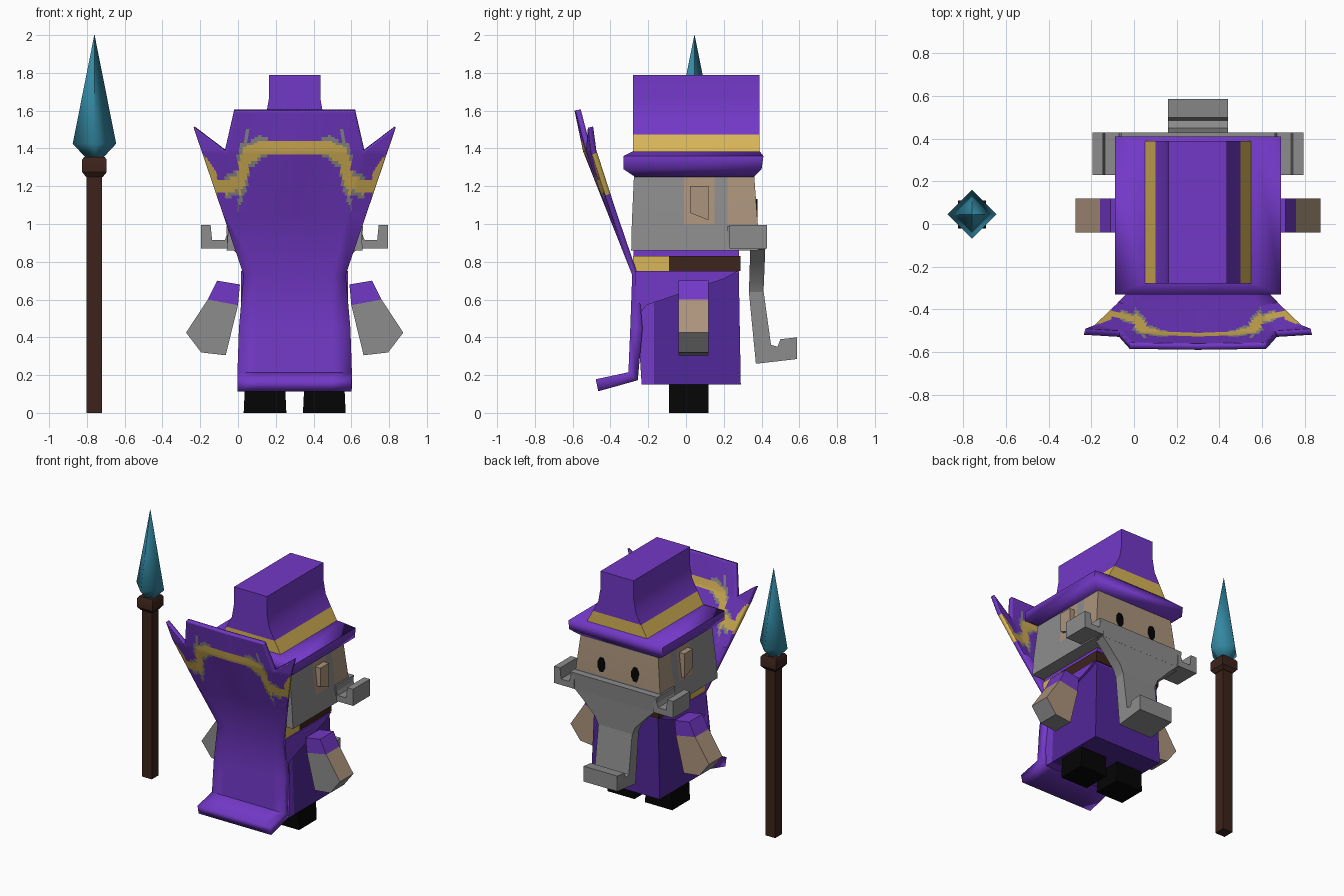
import bpy, bmesh, math

if "Cube" in bpy.data.objects:
    bpy.data.objects.remove(bpy.data.objects["Cube"])

CX = 0.30  # centre line of the figure


def mat(name, r, g, b):
    m = bpy.data.materials.new(name)
    m.diffuse_color = (r, g, b, 1)
    m.use_nodes = True
    m.node_tree.nodes["Principled BSDF"].inputs["Base Color"].default_value = m.diffuse_color
    return m


PURPLE = mat("purple cloth", .17, .04, .57)
DARK = mat("dark purple cloth", .08, .02, .31)
GOLD = mat("gold trim", .68, .455, .095)
GRAY = mat("gray hair", .27, .265, .265)
SKIN = mat("skin", .41, .295, .2)
BROWN = mat("dark wood", .046, .017, .011)
TEAL = mat("teal crystal", .033, .245, .36)
BLACK = mat("black", .0015, .0015, .0015)


def finish(name, bm, mats, rule=None, cuts=(), smooth=35, recalc=True):
    """Cut, colour by rule and turn a bmesh into an object."""
    for co, no in cuts:
        bmesh.ops.bisect_plane(bm, geom=bm.verts[:] + bm.edges[:] + bm.faces[:],
                               plane_co=co, plane_no=no)
    if recalc:
        bmesh.ops.recalc_face_normals(bm, faces=bm.faces[:])
    bm.normal_update()
    if rule:
        for f in bm.faces:
            f.material_index = rule(f.calc_center_median(), f.normal)
    me = bpy.data.meshes.new(name)
    bm.to_mesh(me)
    bm.free()
    for m in mats:
        me.materials.append(m)
    ob = bpy.data.objects.new(name, me)
    bpy.context.collection.objects.link(ob)
    bpy.ops.object.select_all(action='DESELECT')
    ob.select_set(True)
    bpy.context.view_layer.objects.active = ob
    bpy.ops.object.shade_smooth_by_angle(angle=math.radians(smooth))
    return ob


def rings(name, loops, mats, **kw):
    """Skin a stack of equal-length point loops and cap both ends."""
    bm = bmesh.new()
    vs = [[bm.verts.new(p) for p in loop] for loop in loops]
    n = len(loops[0])
    for a, b in zip(vs, vs[1:]):
        for i in range(n):
            j = (i + 1) % n
            bm.faces.new((a[i], a[j], b[j], b[i]))
    bm.faces.new(vs[0][::-1])
    bm.faces.new(vs[-1])
    return finish(name, bm, mats, **kw)


def stack(name, rows, mats, cx=CX, **kw):
    """Rectangular loft; each row is (z, half width, y back, y front)."""
    return rings(name, [[(cx - h, a, z), (cx + h, a, z), (cx + h, b, z), (cx - h, b, z)]
                        for z, h, a, b in rows], mats, **kw)


def prism_y(name, pts, y0, y1, mats, **kw):
    return rings(name, [[(x, y, z) for x, z in pts] for y in (y0, y1)], mats, **kw)


def prism_x(name, pts, x0, x1, mats, **kw):
    return rings(name, [[(x, y, z) for y, z in pts] for x in (x0, x1)], mats, **kw)


def ycut(y):
    return ((0, y, 0), (0, 1, 0))


# Robe, belt and boots
stack("robe", [(.15, .285, -.235, .29), (.72, .265, -.27, .28), (.87, .26, -.28, .28)],
      [DARK, PURPLE], cuts=[ycut(-.17), ((0, 0, .74), (0, 0, 1))],
      rule=lambda c, n: int(c.y < -.17 or c.z > .74))
stack("belt", [(.75, .275, -.28, .288), (.83, .272, -.28, .288)], [BROWN, GOLD],
      cuts=[ycut(-.09)], rule=lambda c, n: int(c.y < -.09))
for s, side in ((-1, "left"), (1, "right")):
    stack(side + "_boot", [(0, .113, -.09, .12), (.17, .105, -.09, .12)], [BLACK],
          cx=CX + s * .157)
    # Cape drape over the side of the robe
    prism_x(side + "_drape", [(-.27, .75), (.275, .75), (.2, .71), (-.21, .57), (-.26, .5)],
            CX + s * .25, CX + s * .283, [PURPLE])

# Arms: sleeve and hand
for s, side in ((-1, "left"), (1, "right")):
    sleeve = [(.29, .68), (.41, .70), (.46, .60), (.30, .57)]
    hand = [(.30, .57), (.46, .60), (.575, .425), (.495, .32), (.365, .305)]
    prism_y(side + "_sleeve", [(CX + s * x, z) for x, z in sleeve], -.04, .12, [PURPLE])
    prism_y(side + "_hand", [(CX + s * x, z) for x, z in hand], -.04, .12, [SKIN, GRAY],
            rule=lambda c, n: int(n.y < -.5 or n.z < -.1))


# Head: skin face and cheeks, hair at the back and as sideburns
def head_colour(c, n):
    if c.z < 1.0 or n.y < -.5:
        return 1
    if n.y > .5 or c.y > .22 or -.01 < c.y < .15:
        return 0
    return 1


stack("head", [(.86, .36, -.29, .38), (1.0, .35, -.287, .38), (1.27, .32, -.275, .36)],
      [SKIN, GRAY], cuts=[ycut(-.01), ycut(.15), ycut(.22)], rule=head_colour)
for s, side in ((-1, "left"), (1, "right")):
    prism_x(side + "_ear", [(.02, 1.2), (.12, 1.2), (.12, 1.02), (.02, 1.06)],
            CX + s * .32, CX + s * .37, [SKIN])
    prism_y(side + "_eye", [(CX + s * .14 + .032 * math.cos(a), 1.08 + .056 * math.sin(a))
                            for a in [math.tau * (i + .5) / 8 for i in range(8)]],
            .36, .3795, [BLACK])
    # Upturned moustache tips
    tip = [(.33, .87), (.495, .87), (.495, .995), (.445, .995), (.437, .915), (.37, .915),
           (.35, .97), (.33, .97)]
    prism_y(side + "_moustache_tip", [(CX + s * x, z) for x, z in tip], .23, .43, [GRAY])

# Moustache band and the beard with its curled end
stack("moustache", [(.865, .355, .22, .42), (.99, .362, .22, .43)], [GRAY])
stack("beard", [(.64, .14, .333, .41), (.70, .165, .335, .413), (.80, .26, .338, .417),
                (.88, .345, .34, .42)], [GRAY], smooth=60)
prism_x("beard_end", [(.333, .64), (.41, .65), (.45, .36), (.485, .35), (.5, .39),
                      (.587, .40), (.587, .285), (.37, .26)], CX - .14, CX + .14, [GRAY],
        smooth=60)

# Hat: brim and crown with gold band
stack("hat_brim", [(1.25, .335, -.27, .36), (1.29, .39, -.33, .40), (1.36, .39, -.33, .41),
                   (1.385, .27, -.28, .39)], [PURPLE], smooth=75)
half = [(.255, 1.375), (.20, 1.475), (.155, 1.56), (.137, 1.66), (.137, 1.79)]
stack("hat_crown", [(z, h, -.28, .39) for h, z in half], [PURPLE, GOLD], smooth=75,
      rule=lambda c, n: int(c.z < 1.475 and abs(n.z) < .9))


# Cape surface: leans back from the waist, wings bend forward
def cape_y(x, z):
    y = -.285 - .397 * (min(z, 1.385) - .73) - .21 * max(0, z - 1.385)
    return y + .22 * max(0, abs(x) - .3)


STRIPE = [(0, 1.405), (.18, 1.405), (.245, 1.36), (.30, 1.225), (.36, 1.195), (.41, 1.205),
          (.47, 1.29), (.6, 1.45)]


def cape_colour(c, n):
    """Gold stripe stepping down to the wings, with a gray fringe at the steps."""
    x = abs(c.x - CX)
    for (x0, z0), (x1, z1) in zip(STRIPE, STRIPE[1:]):
        if x0 <= x <= x1:
            k = (z1 - z0) / (x1 - x0)
            d = abs(c.z - z0 - k * (x - x0)) / math.sqrt(1 + k * k)
            if d < .036:
                return 1
            return 2 if d < .058 and .14 < x < .37 else 0
    return 0


bm = bmesh.new()
rows = []
for z, o, i, y in [(.178, .302, .2, -.478), (.215, .303, .2, -.305), (.45, .295, .2, -.295),
                   (.73, .27, .2, None), (1.05, .379, .285, None), (1.385, .4925, .37, None)]:
    rows.append([bm.verts.new((CX + x, cape_y(x, z) if y is None else y, z))
                 for x in (-o, -i, 0, i, o)])
for a, b in zip(rows, rows[1:]):
    for k in range(4):
        bm.faces.new((a[k], a[k + 1], b[k + 1], b[k]))
top = [bm.verts.new((CX + x, cape_y(x, 1.6), 1.6)) for x in (-.32, 0, .32)]
m = rows[-1]
bm.faces.new((m[1], m[2], top[1], top[0]))
bm.faces.new((m[2], m[3], top[2], top[1]))
tips = [bm.verts.new((CX + x, cape_y(x, 1.51), 1.51)) for x in (-.535, .535)]
bm.faces.new((m[0], m[1], tips[0]))
bm.faces.new((m[3], m[4], tips[1]))
# Fine grid on the upper part carries the trim
upper = {e for f in bm.faces if f.calc_center_median().z > 1.1 for e in f.edges}
bmesh.ops.subdivide_edges(bm, edges=list(upper), cuts=19, use_grid_fill=True)
cape = finish("cape", bm, [PURPLE, GOLD, GRAY], rule=cape_colour, recalc=False, smooth=60)
group = cape.vertex_groups.new(name="thick")
for v in cape.data.vertices:
    group.add([v.index], 1 if v.co.z < .5 else .45, 'REPLACE')
solid = cape.modifiers.new("thickness", 'SOLIDIFY')
solid.thickness, solid.offset, solid.vertex_group = .065, -1, "thick"

# Spear: shaft, collar and four-sided crystal point
SX, SY = -.76, .045
stack("spear_shaft", [(0, .041, SY - .041, SY + .041), (1.27, .041, SY - .041, SY + .041)],
      [BROWN], cx=SX)
stack("spear_collar", [(z, h, SY - h, SY + h) for z, h in
                       ((1.25, .045), (1.275, .065), (1.34, .065), (1.355, .055))],
      [BROWN], cx=SX)
rings("spear_point", [[(SX + r * math.cos(k * math.pi / 2), SY + r * math.sin(k * math.pi / 2), z)
                       for k in range(4)]
                      for z, r in ((1.35, .045), (1.425, .115), (2.0, .001))], [TEAL],
      smooth=100)
